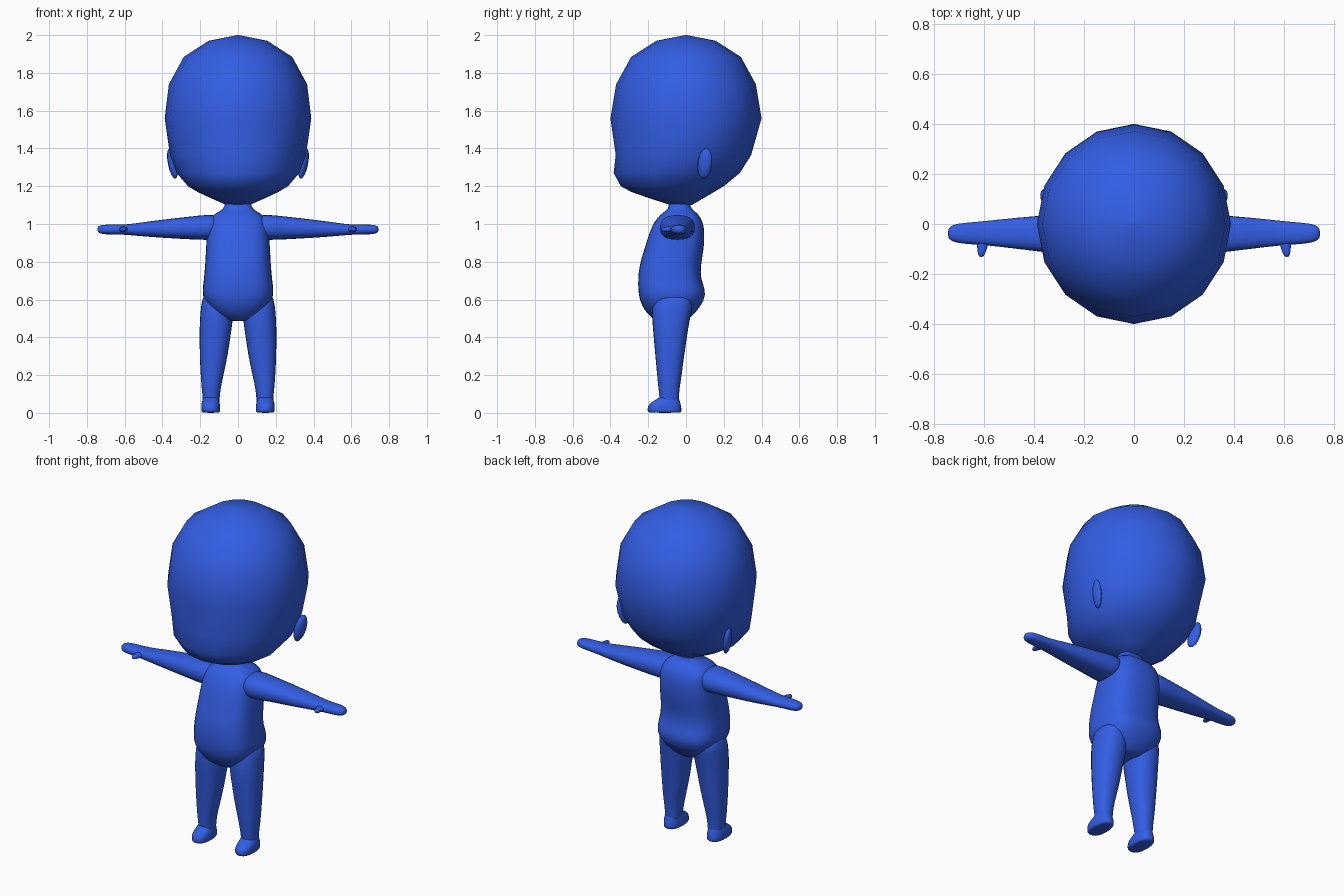
import bpy, bmesh, math
from mathutils import Matrix

blue = bpy.data.materials.new("plain blue")
blue.diffuse_color = (0.033, 0.112, 0.78, 1)


def finish(name, bm, mirror=False, subdiv=0, matrix=None):
    """Turn a bmesh into a smooth shaded object."""
    if matrix:
        bm.transform(matrix)
    bmesh.ops.recalc_face_normals(bm, faces=bm.faces)
    mesh = bpy.data.meshes.new(name)
    for f in bm.faces:
        f.smooth = True
    bm.to_mesh(mesh)
    bm.free()
    mesh.materials.append(blue)
    ob = bpy.data.objects.new(name, mesh)
    bpy.context.collection.objects.link(ob)
    if mirror:
        ob.modifiers.new("mirror", 'MIRROR')
    if subdiv:
        sub = ob.modifiers.new("smooth", 'SUBSURF')
        sub.levels = sub.render_levels = subdiv
    return ob


def power(v, p):
    return math.copysign(abs(v) ** p, v)


def loft(rings, n, square=1.0, axis='Z'):
    """Skin rings (pos, a_min, a_max, b_min, b_max); square < 1 boxes the section."""
    bm = bmesh.new()
    loops = []
    for pos, a0, a1, b0, b1 in rings:
        loop = []
        for i in range(n):
            t = 2 * math.pi * i / n
            a = (a0 + a1) / 2 + (a1 - a0) / 2 * power(math.cos(t), square)
            b = (b0 + b1) / 2 + (b1 - b0) / 2 * power(math.sin(t), square)
            loop.append(bm.verts.new((a, b, pos) if axis == 'Z' else (pos, a, b)))
        loops.append(loop)
    for low, high in zip(loops, loops[1:]):
        for i in range(n):
            j = (i + 1) % n
            bm.faces.new((low[i], low[j], high[j], high[i]))
    bm.faces.new(loops[0][::-1])
    bm.faces.new(loops[-1])
    return bm


# Head: sixteen-sided ball with a jaw pushed forward: z, half width, front, back
head = [(1.10, .06, -.08, .03), (1.135, .14, -.19, .09), (1.17, .215, -.29, .15),
        (1.20, .265, -.345, .20), (1.27, .325, -.383, .285), (1.365, .36, -.372, .345),
        (1.56, .388, -.40, .40), (1.74, .366, -.37, .37), (1.885, .287, -.29, .29),
        (1.97, .155, -.157, .157), (2.0, .004, -.004, .004)]
finish("head", loft([(z, -w, w, f, b) for z, w, f, b in head], 16))

# Torso with round belly, hips and neck: z, half width, front, back
torso = [(.485, .05, -.15, .0), (.50, .085, -.18, .02), (.54, .145, -.222, .062),
         (.60, .188, -.25, .102), (.65, .192, -.256, .107), (.71, .183, -.257, .08),
         (.78, .177, -.25, .08), (.87, .172, -.222, .098), (.95, .168, -.198, .101),
         (1.01, .16, -.172, .093), (1.05, .135, -.138, .07), (1.072, .09, -.105, .04),
         (1.09, .07, -.09, .022), (1.13, .075, -.095, .025)]
finish("torso", loft([(z, -w, w, f, b) for z, w, f, b in torso], 16, .72), subdiv=1)

# Legs: z, inner, outer, front, back
leg = [(.03, .098, .19, -.14, -.035), (.08, .096, .188, -.142, -.035),
       (.13, .09, .194, -.148, -.033), (.20, .075, .2, -.155, -.02),
       (.30, .052, .205, -.165, -.008), (.40, .038, .207, -.174, .008),
       (.48, .025, .206, -.182, .02), (.56, .02, .2, -.185, .04),
       (.65, .03, .185, -.17, .05)]
finish("legs", loft(leg, 12, .85), mirror=True, subdiv=1)

# Feet: flat soles with a low toe cap
foot = [(0, .098, .19, -.198, -.026), (.006, .093, .195, -.207, -.02),
        (.035, .092, .197, -.207, -.022), (.055, .096, .194, -.19, -.028),
        (.072, .1, .188, -.155, -.034), (.09, .105, .183, -.14, -.04)]
finish("feet", loft(foot, 12, .8), mirror=True, subdiv=1)

# Arms tapering into mitten hands: x, front, back, bottom, top
arm = [(.10, -.14, .05, .92, 1.05), (.16, -.145, .052, .912, 1.052),
       (.24, -.13, .045, .916, 1.043), (.40, -.11, .034, .925, 1.025),
       (.52, -.095, .022, .935, 1.008), (.59, -.087, .014, .942, .998),
       (.65, -.083, .008, .944, .998), (.70, -.078, .004, .944, .998),
       (.73, -.07, -.004, .948, .994), (.745, -.055, -.02, .957, .985)]
finish("arms", loft(arm, 12, .8, 'X'), mirror=True, subdiv=1)

# Thumbs: short tapered pegs pointing forward
thumb = [(0, -.032, .032, -.016, .016), (.04, -.026, .022, -.016, .016),
         (.07, -.014, .02, -.014, .014), (.088, -.006, .014, -.009, .009)]
finish("thumbs", loft(thumb, 8, .8), mirror=True, subdiv=1,
       matrix=Matrix.Translation((.607, -.045, .972)) @ Matrix.Rotation(math.pi / 2, 4, 'X'))

# Ears: flattened ovals leaning inwards at the lobe and flaring backwards
bm = bmesh.new()
bmesh.ops.create_uvsphere(bm, u_segments=12, v_segments=8, radius=1)
finish("ears", bm, mirror=True,
       matrix=Matrix.Translation((.347, .10, 1.32)) @ Matrix.Rotation(.2, 4, 'Y')
       @ Matrix.Rotation(-.12, 4, 'X') @ Matrix.Rotation(-.3, 4, 'Z')
       @ Matrix.Diagonal((.022, .04, .083, 1)))
